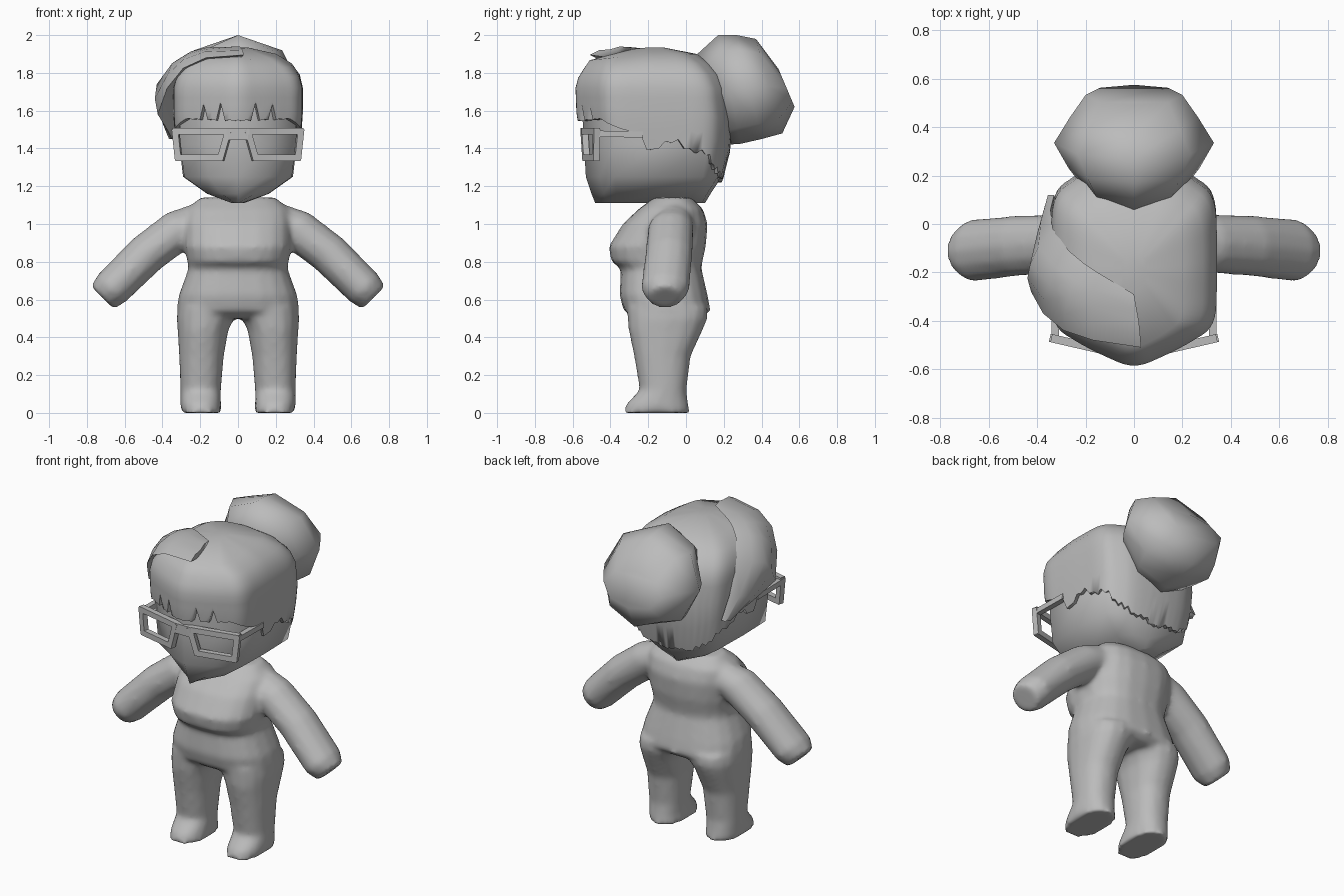
import bpy, bmesh, math
from mathutils import Vector

if "Cube" in bpy.data.objects:
    bpy.data.objects.remove(bpy.data.objects["Cube"])

grey = bpy.data.materials.new("clay_grey")
grey.diffuse_color = (0.5, 0.5, 0.5, 1)
grey.use_nodes = True
grey.node_tree.nodes["Principled BSDF"].inputs["Base Color"].default_value = grey.diffuse_color


def pick(obs):
    bpy.ops.object.select_all(action='DESELECT')
    for ob in obs:
        ob.select_set(True)
    bpy.context.view_layer.objects.active = obs[0]


def finish(bm, name, angle=75):
    bmesh.ops.recalc_face_normals(bm, faces=bm.faces)
    me = bpy.data.meshes.new(name)
    bm.to_mesh(me)
    bm.free()
    me.materials.append(grey)
    ob = bpy.data.objects.new(name, me)
    bpy.context.collection.objects.link(ob)
    pick([ob])
    bpy.ops.object.shade_smooth_by_angle(angle=math.radians(angle))
    return ob


def loft(name, rings, caps=(True, True), angle=75):
    """Skin a list of closed rings of points."""
    bm = bmesh.new()
    rows = [[bm.verts.new(p) for p in r] for r in rings]
    n = len(rows[0])
    for a, b in zip(rows, rows[1:]):
        for i in range(n):
            j = (i + 1) % n
            bm.faces.new((a[i], a[j], b[j], b[i]))
    for row, cap in ((rows[0], caps[0]), (rows[-1], caps[1])):
        if cap:
            bm.faces.new(row)
    return finish(bm, name, angle)


def lerp_table(table, t):
    """Interpolate rows whose first entry is the key."""
    if t <= table[0][0]:
        return table[0][1:]
    for a, b in zip(table, table[1:]):
        if t <= b[0]:
            k = (t - a[0]) / (b[0] - a[0])
            return [p + (q - p) * k for p, q in zip(a[1:], b[1:])]
    return table[-1][1:]


def oval(z, x0, x1, f, b, n=20, power=2.5):
    """Flat squarish ring between two x and two y limits."""
    pts = []
    for i in range(n):
        a = 2 * math.pi * i / n
        c, s = math.cos(a), math.sin(a)
        c = math.copysign(abs(c) ** (2 / power), c)
        s = math.copysign(abs(s) ** (2 / power), s)
        pts.append(Vector(((x0 + x1) / 2 + c * (x1 - x0) / 2,
                           (f + b) / 2 + s * (b - f) / 2, z)))
    return pts


# Head outline from above: half width and depth fractions, front to back
OUTLINE = [(0, 0, 0), (1, .55, .1), (2, 1, .21), (3, 1.02, .52),
           (4, 1, .86), (5, .6, .97), (6, 0, 1)]


def outline(u):
    u = (u + 1) % 2 - 1
    x, y = lerp_table(OUTLINE, abs(u) * 6)
    return math.copysign(x, u), y


def head_point(table, u, z, soft=0):
    w, f, b = lerp_table(table, z)
    pts = [outline(u + soft * k / 2) for k in (-2, -1, 0, 1, 2)]
    x, y = (sum(p[k] for p in pts) / 5 for k in (0, 1))
    return Vector((x * w, f + y * (b - f), z))


# Head: z, half width, front, back
HEAD = [(1.11, .03, -.48, .10), (1.16, .16, -.50, .13), (1.25, .285, -.53, .19),
        (1.42, .305, -.54, .225), (1.60, .31, -.55, .23), (1.75, .30, -.54, .20),
        (1.84, .22, -.48, .10)]
us = [-1 + i / 6 for i in range(12)]
loft("head", [[head_point(HEAD, u, r[0]) for u in us] for r in HEAD])

# Hair cap with a ragged hem and notched fringe
HAIR = [(1.20, .27, -.53, .18), (1.25, .298, -.55, .21), (1.42, .325, -.565, .245),
        (1.58, .338, -.595, .255), (1.72, .338, -.60, .235), (1.79, .322, -.585, .20),
        (1.85, .28, -.555, .14), (1.90, .20, -.52, .06), (1.935, .05, -.28, -.12)]
HEM = [(0, 1.55), (.26, 1.56), (.38, 1.50), (.44, 1.48), (.455, 1.39), (.5, 1.40),
       (.55, 1.42), (.667, 1.35), (.8, 1.25), (1, 1.22)]


def hem_z(i):
    k = abs(i)
    z = lerp_table(HEM, k / 48)[0]
    if k in (4, 8):
        return 1.65 - .002 * k
    if k < 12:
        return z - .006 * (k % 2)
    if k < 24:
        return z
    return z + (0, .03, .012, .035, 0, .012)[k % 6] * (1 if k < 40 else .5)


def hair_point(i, z):
    p = head_point(HAIR, i / 48, z, .05)
    # crown slopes down toward the forehead
    p.z -= .035 * max(0, min(1, (-p.y - .2) / .33)) * max(0, min(1, (z - 1.72) / .15))
    return p


cols = range(-48, 48)
rings = [[head_point(HEAD, i / 48, hem_z(i)) for i in cols]]
for k in (0, .35, .7, 1):
    rings.append([hair_point(i, hem_z(i) * (1 - k) + 1.67 * k) for i in cols])
rings += [[hair_point(i, r[0]) for i in cols] for r in HAIR[4:]]
loft("hair_cap", rings, (False, True))

# Hair bun: top y, top z, bottom y, bottom z, half width of each tilted ring
BUN = [(.06, 1.90, .22, 1.42, .20), (.17, 2.00, .29, 1.425, .27),
       (.27, 2.00, .40, 1.45, .33), (.37, 1.98, .51, 1.48, .265),
       (.49, 1.82, .575, 1.62, .20)]
rings = []
for ty, tz, by, bz, w in BUN:
    ring = []
    for i in range(8):
        a = math.pi * i / 4
        c = math.cos(a) / 2
        ring.append(Vector((w * math.sin(a), (ty + by) / 2 + c * (ty - by),
                            (tz + bz) / 2 + c * (tz - bz))))
    rings.append(ring)
loft("hair_bun", rings, angle=80)

# Swept lock: inner edge, raised middle, outer edge of each section
LOCK = [((0, -.29, 1.935), (.02, -.40, 1.925), (.03, -.51, 1.895)),
        ((-.15, -.20, 1.925), (-.17, -.34, 1.925), (-.17, -.48, 1.88)),
        ((-.21, -.16, 1.91), (-.27, -.30, 1.90), (-.29, -.44, 1.825)),
        ((-.27, -.11, 1.875), (-.35, -.25, 1.85), (-.375, -.37, 1.72)),
        ((-.335, -.02, 1.77), (-.43, -.17, 1.74), (-.425, -.28, 1.58)),
        ((-.345, .06, 1.60), (-.40, -.04, 1.57), (-.375, -.14, 1.50)),
        ((-.33, .12, 1.46), (-.36, .10, 1.46), (-.35, .05, 1.45))]
core = Vector((0, -.2, 1.6))
rings = []
for sec in LOCK:
    a, m, b = map(Vector, sec)
    rings.append([a, (a + m) / 2 + (m - core) * .03, m, (m + b) / 2 + (m - core) * .03, b,
                  (a + b) / 2 + (core - m) * .12])
loft("side_swept_lock", rings)

# Glasses: square bars for rims, bridge and temples
bm = bmesh.new()


def bar(p, q, r=.024):
    p, q = Vector(p), Vector(q)
    d = q - p
    geo = bmesh.ops.create_cone(bm, cap_ends=True, segments=4, radius1=r, radius2=r,
                                depth=d.length + r)
    for v in geo["verts"]:
        x, y = v.co.x, v.co.y
        v.co.x, v.co.y = (x - y) * .707, (x + y) * .707
    rot = d.to_track_quat('Z', 'Y').to_matrix().to_4x4()
    rot.translation = (p + q) / 2
    bmesh.ops.transform(bm, matrix=rot, verts=geo["verts"])


for s in (-1, 1):
    rim = [(.05, 1.49), (.33, 1.49), (.315, 1.35), (.09, 1.35)]
    rim = [(s * x, -.55 + x * .23, z) for x, z in rim]
    for i in range(4):
        bar(rim[i], rim[(i + 1) % 4])
    bar((s * .325, -.47, 1.478), (s * .325, -.24, 1.474), .023)
bar((-.05, -.54, 1.49), (.05, -.54, 1.49))
bar((-.04, -.54, 1.462), (.04, -.54, 1.462))
finish(bm, "glasses", 30)

# Torso: z, half width, front, back
TORSO = [(.50, .28, -.27, .08), (.54, .325, -.33, .13), (.62, .315, -.352, .115),
         (.765, .262, -.345, .082), (.80, .268, -.395, .087), (.88, .285, -.41, .105),
         (1.0, .285, -.335, .115), (1.08, .27, -.25, .09), (1.14, .20, -.17, .03)]
parts = [loft("body", [oval(z, -w, w, f, b) for z, w, f, b in TORSO])]

# Legs with feet: z, inner x, outer x, front, back
LEG = [(0, .085, .303, -.335, .022), (.05, .09, .305, -.315, .012), (.12, .09, .305, -.245, .003),
       (.30, .075, .312, -.275, .025), (.44, .05, .32, -.305, .09), (.50, .02, .325, -.31, .115),
       (.56, .01, .318, -.315, .115)]
# Arms: centre x, y, z, half thickness, half depth
ARM = [(.16, -.06, 1.02, .12, .10), (.30, -.08, .98, .112, .122), (.48, -.09, .845, .11, .126),
       (.67, -.11, .658, .104, .13), (.718, -.11, .61, .086, .09)]
for s in (1, -1):
    parts.append(loft("leg", [oval(z, min(s * i, s * o), max(s * i, s * o), f, b, 16, 2.3)
                              for z, i, o, f, b in LEG]))
    rings = []
    for x, y, z, t, d in ARM:
        ring = []
        for i in range(12):
            a = 2 * math.pi * i / 12
            c = math.cos(a) * t * .707
            ring.append(Vector((s * (x + c), y + math.sin(a) * d, z + c)))
        rings.append(ring)
    parts.append(loft("arm", rings))

# Fuse torso, legs and arms into one soft body
pick(parts)
bpy.ops.object.join()
body = bpy.context.view_layer.objects.active
remesh = body.modifiers.new("fuse", 'REMESH')
remesh.mode = 'VOXEL'
remesh.voxel_size = .016
soften = body.modifiers.new("soften", 'SMOOTH')
soften.factor = .5
soften.iterations = 8
for mod in ("fuse", "soften"):
    bpy.ops.object.modifier_apply(modifier=mod)
body.data.materials.clear()
body.data.materials.append(grey)
bpy.ops.object.shade_smooth_by_angle(angle=math.radians(75))
